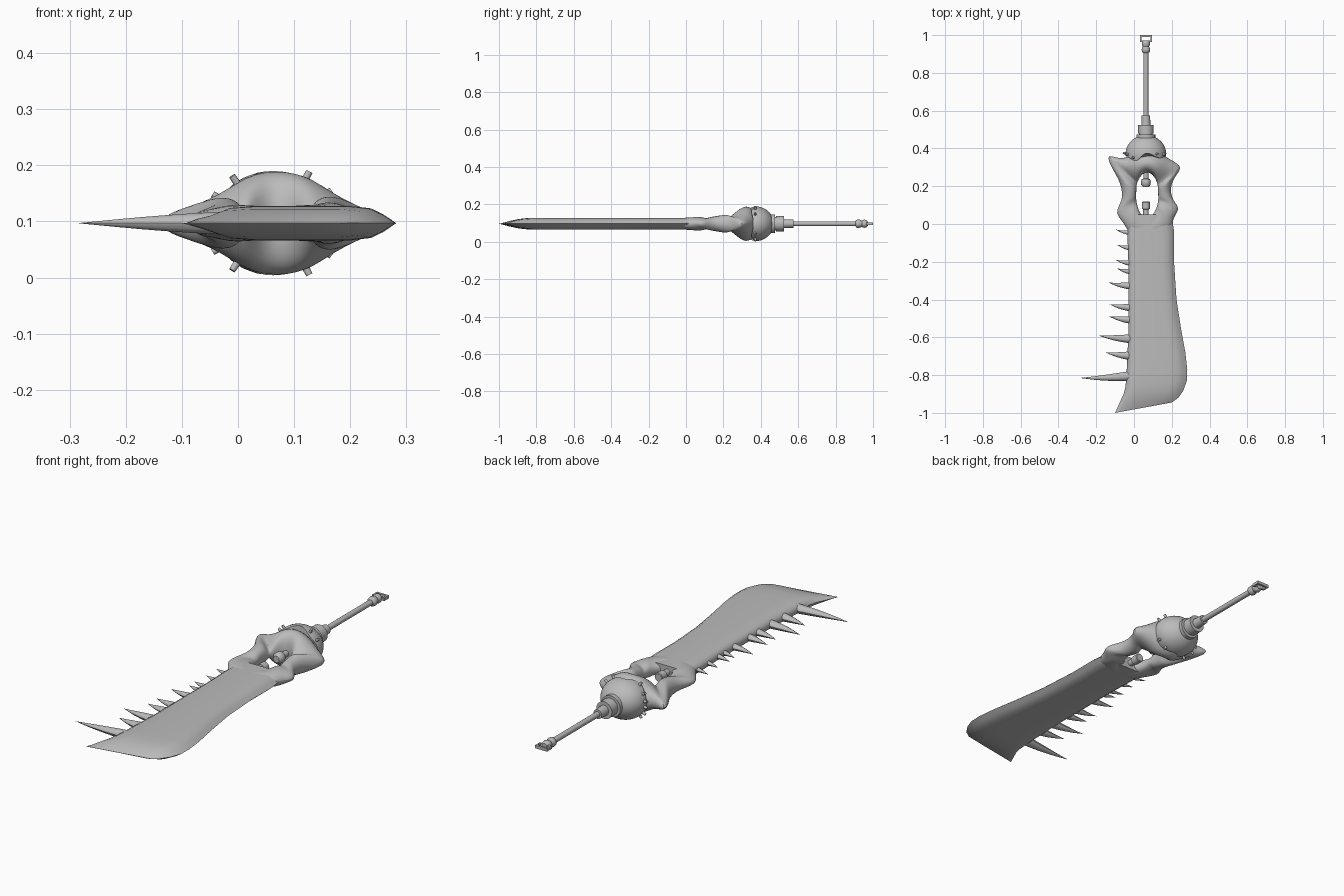
import bpy, bmesh, math
from mathutils import Vector, Matrix

if "Cube" in bpy.data.objects:
    bpy.data.objects.remove(bpy.data.objects["Cube"])

MID = 0.097   # height of the symmetry plane
AX = 0.063    # x of the handle axis

grey = bpy.data.materials.new("plain grey")
grey.use_nodes = True
grey.diffuse_color = (0.5, 0.5, 0.5, 1)
grey.node_tree.nodes["Principled BSDF"].inputs["Base Color"].default_value = (0.5, 0.5, 0.5, 1)


def finish(name, bm, levels=0, angle=40):
    bmesh.ops.remove_doubles(bm, verts=bm.verts, dist=1e-5)
    bmesh.ops.recalc_face_normals(bm, faces=bm.faces)
    mesh = bpy.data.meshes.new(name)
    bm.to_mesh(mesh)
    bm.free()
    ob = bpy.data.objects.new(name, mesh)
    bpy.context.collection.objects.link(ob)
    mesh.materials.append(grey)
    if levels:
        mod = ob.modifiers.new("smooth", "SUBSURF")
        mod.levels = mod.render_levels = levels
    bpy.ops.object.select_all(action="DESELECT")
    ob.select_set(True)
    bpy.context.view_layer.objects.active = ob
    bpy.ops.object.shade_smooth_by_angle(angle=math.radians(angle))
    return ob


def loft(bm, rings, closed=False, caps=True):
    """Skin a list of equally long loops of points."""
    loops = [[bm.verts.new(p) for p in r] for r in rings]
    n = len(loops[0])
    pairs = list(zip(loops, loops[1:])) + ([(loops[-1], loops[0])] if closed else [])
    for a, b in pairs:
        for i in range(n):
            j = (i + 1) % n
            bm.faces.new((a[i], a[j], b[j], b[i]))
    if caps and not closed:
        bm.faces.new(loops[0])
        bm.faces.new(loops[-1])


def section(a, b, h, profile):
    """Mirrored lens section from a to b in the middle plane."""
    a, b = Vector((*a, MID)), Vector((*b, MID))
    top = [a.lerp(b, t) + Vector((0, 0, h * z)) for t, z in profile]
    low = [a.lerp(b, t) - Vector((0, 0, h * z)) for t, z in profile[1:-1]]
    return top + low[::-1]


def turned(name, profile, sides=20, x=AX):
    """Lathe (y, radius) pairs around the handle axis."""
    bm = bmesh.new()
    loft(bm, [[(x + r * math.cos(2 * math.pi * i / sides), y,
                MID + r * math.sin(2 * math.pi * i / sides)) for i in range(sides)]
              for y, r in profile])
    return finish(name, bm)


# Blade: slanted sections between the back and the cutting edge
stations = [((-.03, .05), (.2, .05), .03), ((-.035, -.05), (.213, -.05), .03),
            ((-.03, -.2), (.212, -.2), .03), ((-.03, -.4), (.225, -.4), .031),
            ((-.03, -.58), (.25, -.56), .031), ((-.035, -.7), (.272, -.68), .031),
            ((-.04, -.8), (.282, -.77), .031), ((-.045, -.86), (.28, -.83), .03),
            ((-.055, -.9), (.262, -.88), .025), ((-.08, -.955), (.235, -.92), .014),
            ((-.1, -1.0), (.2, -.945), .0005)]
blade_profile = [(0, 0), (.025, .55), (.09, .88), (.25, 1), (.5, 1), (.74, 1), (.86, .85), (.93, .5), (1, 0)]
bm = bmesh.new()
loft(bm, [section(a, b, h, blade_profile) for a, b, h in stations])
finish("blade", bm, angle=50)

# Teeth: curved claws along the back (tip x, tip y, root half width)
teeth = [(-.095, -.03, .014), (-.09, -.11, .015), (-.097, -.19, .016), (-.09, -.235, .016),
         (-.135, -.31, .02), (-.13, -.425, .021), (-.13, -.49, .021),
         (-.187, -.59, .024), (-.15, -.68, .024), (-.283, -.815, .026)]
for k, (tx, ty, w) in enumerate(teeth):
    root = Vector((-.005, ty - .018 if k < 9 else ty + .012))
    tip = Vector((tx, ty))
    mid = root.lerp(tip, .55) + Vector((0, -.009))
    bm = bmesh.new()
    rings = []
    for s in range(8):
        t = s / 7
        c = root * (1 - t) ** 2 + mid * 2 * t * (1 - t) + tip * t * t
        r = max(w * (1 - t ** 1.3), .0004)
        rings.append([(c.x, c.y + r * math.cos(q * math.pi / 5),
                       MID + .85 * r * math.sin(q * math.pi / 5)) for q in range(10)])
    loft(bm, rings)
    finish(f"tooth_{k + 1}", bm)

# Guard: bony ring with horns around an oval opening (outer x, y, half thickness)
outline = [(.08, -.09, .03), (.15, -.08, .034), (.205, -.03, .034), (.215, .03, .042),
           (.255, .08, .026), (.213, .12, .038), (.195, .18, .042), (.215, .25, .055),
           (.275, .31, .03), (.205, .345, .06), (.15, .38, .09), (.065, .4, .098),
           (-.01, .38, .09), (-.075, .345, .055), (-.165, .39, .026), (-.13, .305, .04),
           (-.083, .235, .05), (-.065, .16, .042), (-.075, .11, .036), (-.112, .055, .024),
           (-.06, .0, .034), (-.035, -.05, .034), (.01, -.08, .032)]
ring_profile = [(0, 0), (.07, .75), (.4, 1.05), (.78, .8), (1, 0)]
bm = bmesh.new()
rings = []
for x, y, h in outline:
    a = math.atan2((y - .155) / .13, (x - .07) / .07)
    rings.append(section((.07 + .057 * math.cos(a), .155 + .122 * math.sin(a)), (x, y), h, ring_profile))
loft(bm, rings, closed=True)
finish("guard", bm, levels=2, angle=80)

# Dome: shell behind the guard with a scalloped front rim
SIDES = 48
DOME = Vector((AX, .37, MID))


def dome_point(ang, y, grow=1.0):
    k = math.sqrt(max(0, 1 - ((y - DOME.y) / .1) ** 2)) * grow
    return Vector((AX + .108 * k * math.cos(ang), y, MID + .093 * k * math.sin(ang)))


def rim(ang):
    c = math.cos(ang)
    return .362 - .028 * math.exp(-((c + .55) / .3) ** 2) - .012 * math.exp(-((c - .7) / .25) ** 2) \
        + .014 * math.exp(-((c - .05) / .25) ** 2)


bm = bmesh.new()
angles = [2 * math.pi * i / SIDES for i in range(SIDES)]
rings = [[dome_point(a, rim(a), .9) for a in angles]]
for s in range(11):
    t = math.sin(s / 10 * math.pi / 2)
    rings.append([dome_point(a, rim(a) * (1 - t) + .462 * t) for a in angles])
loft(bm, rings)
finish("dome", bm, angle=50)

# Studs: short pegs standing out of the dome, mirrored top and bottom
bm = bmesh.new()
for deg in (32, 58, 128, 152, 172):
    for side in (1, -1):
        a = math.radians(deg * side)
        for y in (rim(a) + .016,):
            p = dome_point(a, y)
            n = Vector(((p.x - AX) / .108 ** 2, (y - DOME.y) / .1 ** 2, (p.z - MID) / .093 ** 2)).normalized()
            m = Matrix.Translation(p + n * .004) @ n.to_track_quat("Z", "Y").to_matrix().to_4x4()
            bmesh.ops.create_cone(bm, cap_ends=True, segments=10, radius1=.007, radius2=.006,
                                  depth=.022, matrix=m)
finish("dome_studs", bm)

# Handle fittings
turned("collar", [(.445, .05), (.475, .05), (.475, .036), (.48, .036), (.48, .041),
                  (.525, .041), (.525, .024), (.575, .022), (.575, .013)])
turned("grip", [(.56, .013), (.93, .013)], 16)
turned("pommel", [(.905, .013), (.912, .021), (.925, .023), (.94, .017), (.952, .022), (.965, .02), (.972, .012)])

# Buckle: flat rectangular loop at the end
bm = bmesh.new()
for cx, cy, sx, sy in ((0, .995, .064, .01), (0, .967, .064, .008), (-.028, .981, .008, .036), (.028, .981, .008, .036)):
    bmesh.ops.create_cube(bm, size=1, matrix=Matrix.Translation((AX + cx, cy, MID)) @ Matrix.Diagonal((sx, sy, .014, 1)))
finish("buckle", bm)

# Pegs facing each other inside the opening
turned("upper_peg", [(.3, .014), (.24, .014), (.237, .022), (.225, .026), (.208, .025), (.197, .016)], x=AX)
turned("lower_peg", [(.02, .015), (.078, .015), (.08, .021), (.115, .021), (.118, .018)], x=AX)
